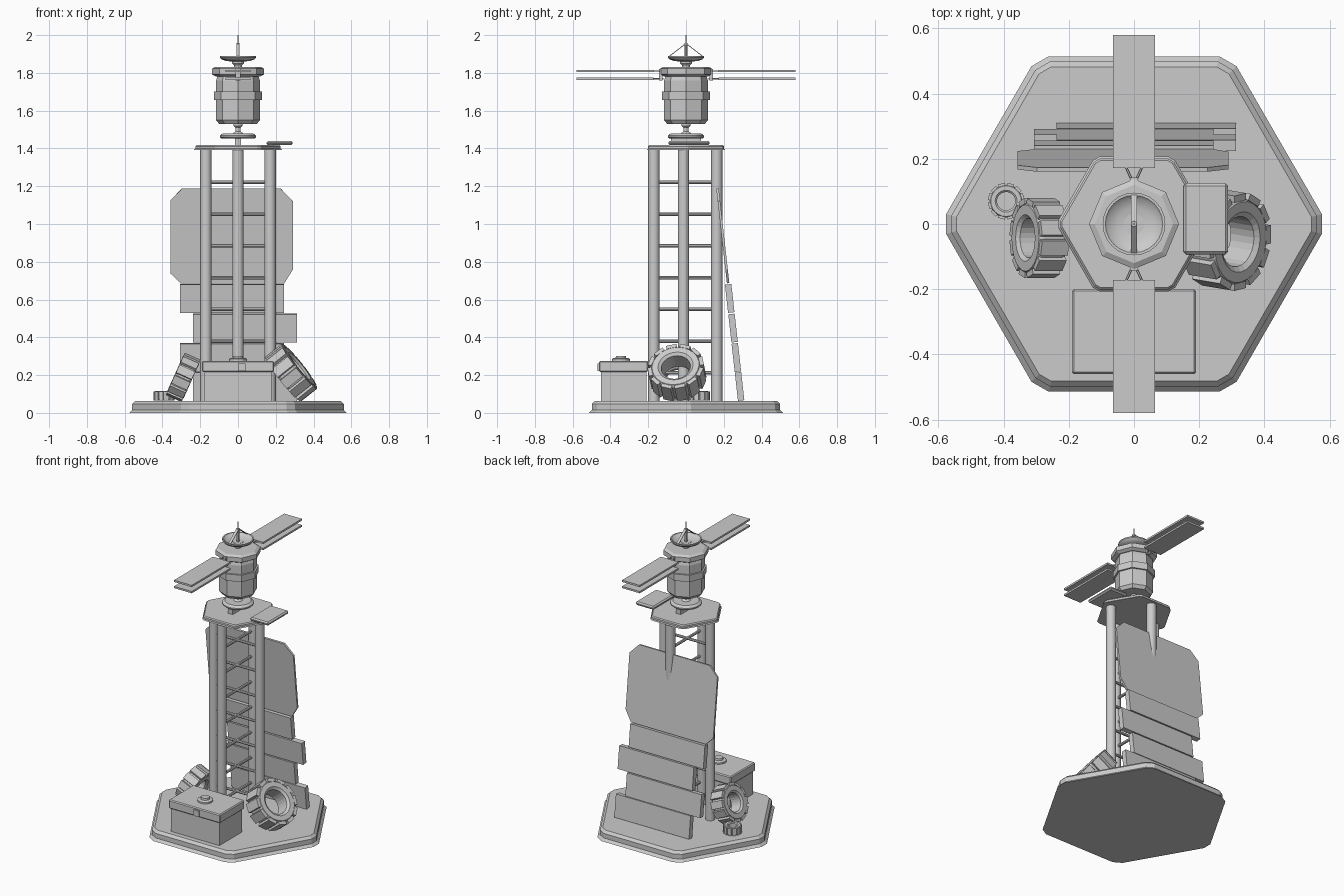
import bpy, bmesh, math
from mathutils import Vector, Matrix, Euler

if "Cube" in bpy.data.objects:
    bpy.data.objects.remove(bpy.data.objects["Cube"])


def finish(name, bm, smooth=False):
    bmesh.ops.recalc_face_normals(bm, faces=bm.faces)
    me = bpy.data.meshes.new(name)
    bm.to_mesh(me)
    bm.free()
    ob = bpy.data.objects.new(name, me)
    bpy.context.collection.objects.link(ob)
    if smooth:
        bpy.ops.object.select_all(action='DESELECT')
        ob.select_set(True)
        bpy.context.view_layer.objects.active = ob
        bpy.ops.object.shade_smooth_by_angle(angle=math.radians(35))
    return ob


def box(name, lo, hi, bevel=0.0):
    lo, hi = Vector(lo), Vector(hi)
    bm = bmesh.new()
    bmesh.ops.create_cube(bm, size=1, matrix=Matrix.Translation((lo + hi) / 2)
                          @ Matrix.Diagonal((*(hi - lo), 1)))
    if bevel:
        bmesh.ops.bevel(bm, geom=bm.edges[:], offset=bevel, segments=1, affect='EDGES')
    return finish(name, bm)


def lathe_bm(profile, n, closed=False):
    """Spin (r, z) points around z; caps the ends unless the profile is a loop."""
    bm = bmesh.new()
    rings = [[bm.verts.new((r * math.cos(2 * math.pi * i / n), r * math.sin(2 * math.pi * i / n), z))
              for i in range(n)] for r, z in profile]
    pairs = list(zip(rings, rings[1:])) + ([(rings[-1], rings[0])] if closed else [])
    for a, b in pairs:
        for i in range(n):
            j = (i + 1) % n
            bm.faces.new((a[i], a[j], b[j], b[i]))
    if not closed:
        bm.faces.new(rings[0])
        bm.faces.new(rings[-1])
    return bm


def lathe(name, profile, n=24, smooth=False, closed=False, loc=(0, 0, 0)):
    ob = finish(name, lathe_bm(profile, n, closed), smooth)
    ob.location = loc
    return ob


def rod(name, a, b, r, n=8):
    a, b = Vector(a), Vector(b)
    ob = lathe(name, [(r, 0), (r, (b - a).length)], n, True, loc=a)
    ob.rotation_euler = (b - a).to_track_quat('Z', 'Y').to_euler()
    return ob


def hex_plate(name, radius, z0, z1, corner, chamfer):
    bm = lathe_bm([(radius, z0), (radius, z1)], 6)
    up = [e for e in bm.edges if abs(e.verts[0].co.z - e.verts[1].co.z) > 1e-4]
    bmesh.ops.bevel(bm, geom=up, offset=corner, segments=1, affect='EDGES')
    rim = [e for e in bm.edges if abs(e.verts[0].co.z - e.verts[1].co.z) < 1e-4]
    bmesh.ops.bevel(bm, geom=rim, offset=chamfer, segments=1, affect='EDGES')
    return finish(name, bm)


def wheel(name, loc, R, hole, width, axis, lugs=12):
    """Hollow tyre with blocky lugs, axis pointing along the given vector."""
    w, r = width / 2, R * 0.9
    bm = lathe_bm([(hole, -w * .8), (hole * 1.2, -w), (r * .93, -w), (r, -w * .75), (r, w * .75),
                   (r * .93, w), (hole * 1.2, w), (hole, w * .8)], lugs * 2, True)
    for k in range(lugs):
        m = Matrix.Rotation(2 * math.pi * (k + .5) / lugs, 4, 'Z')
        bmesh.ops.create_cube(bm, size=1, matrix=m @ Matrix.Translation((R * .92, 0, 0))
                              @ Matrix.Diagonal((R * .14, R * .38, width * .96, 1)))
    ob = finish(name, bm)
    ob.location = loc
    ob.rotation_euler = Vector(axis).to_track_quat('Z', 'Y').to_euler()
    return ob


# Plates
hex_plate("base_plate", 0.575, 0, 0.063, 0.03, 0.016)
hex_plate("tower_top_plate", 0.232, 1.393, 1.417, 0.012, 0.006)

# Tower posts and crossed rungs
for i, (x, y) in enumerate([(-.17, -.013), (.17, -.013), (0, -.17), (0, .163)]):
    rod(f"tower_post_{i}", (x, y, .05), (x, y, 1.4), 0.03, 16)
for i in range(7):
    z = 1.22 - .168 * i
    rod(f"rung_x_{i}", (-.17, -.013, z), (.17, -.013, z), 0.009)
    rod(f"rung_y_{i}", (0, -.17, z), (0, .163, z), 0.009)

# Loose slab and bar on the top plate
box("top_slab", (.152, -.093, 1.417), (.288, .125, 1.44), 0.008)
box("stand_bar", (-.017, -.08, 1.415), (.017, .08, 1.458))

# Satellite stand and body
lathe("stand_disc", [(.088, 1.453), (.096, 1.46), (.096, 1.468), (.08, 1.48)], 24, True)
lathe("stand_neck", [(.03, 1.478), (.014, 1.49), (.014, 1.51), (.024, 1.52), (.024, 1.533)], 12)
lathe("satellite_body", [(.1, 1.53), (.116, 1.55), (.116, 1.76), (.108, 1.785)], 8)
lathe("satellite_band", [(.127, 1.657), (.127, 1.702)], 8)
lathe("satellite_collar", [(.12, 1.782), (.138, 1.792), (.138, 1.822), (.12, 1.832)], 8)

# Dish with feed mast and struts
lathe("dish_foot", [(.02, 1.83), (.022, 1.84), (.032, 1.85), (.032, 1.87)], 12)
lathe("dish", [(.001, 1.86), (.06, 1.862), (.088, 1.872), (.096, 1.882), (.096, 1.89), (.088, 1.89),
               (.078, 1.88), (.05, 1.87), (.001, 1.867)], 24, True, True)
rod("feed_mast", (0, 0, 1.865), (0, 0, 1.957), 0.009)
rod("antenna_tip", (0, 0, 1.95), (0, 0, 2.0), 0.003)
for s in (-1, 1):
    side = "front" if s < 0 else "back"
    d = Vector((0, -s * .088, .068))
    strut = box(f"dish_strut_{side}", (-.009, -d.length / 2, -.002), (.009, d.length / 2, .002))
    strut.location = (0, s * .044, 1.922)
    strut.rotation_euler = (math.atan2(d.z, d.y) if s < 0 else -math.atan2(.068, .088), 0, 0)
    # Double solar wings and their brackets
    y0, y1 = sorted((s * .172, s * .58))
    for level, z in (("lower", 1.769), ("upper", 1.81)):
        box(f"solar_wing_{level}_{side}", (-.065, y0, z - .006), (.065, y1, z + .006))
        for x in (-.027, .027):
            rod(f"wing_bracket_{level}_{side}", (0, s * .12, z), (x, s * .18, z), 0.004, 6)
    ya, yb = sorted((s * .125, s * .142))
    box(f"wing_mount_{side}", (-.012, ya, 1.76), (.012, yb, 1.82))

# Leaning panel and planks behind the tower
lean = math.atan(0.112)


def lean_at(ob, z):
    ob.location = (0, .292 - .112 * (z - .065), z)
    ob.rotation_euler = (lean, 0, 0)


for i, z in enumerate((.14, .293, .449, .606)):
    x0, x1 = ((-.238, .312), (-.307, .243))[i % 2]
    lean_at(box(f"plank_{i}", (x0, -.017, -.075), (x1, .017, .075)), z)
bm = bmesh.new()
outline = [(-.305, -.252), (.245, -.252), (.29, -.18), (.29, .185), (.225, .252),
           (-.297, .252), (-.357, .19), (-.357, -.2)]
f = bm.faces.new([bm.verts.new((x, -.006, z)) for x, z in outline])
ext = bmesh.ops.extrude_face_region(bm, geom=[f])
bmesh.ops.translate(bm, vec=(0, .013, 0), verts=[v for v in ext['geom'] if isinstance(v, bmesh.types.BMVert)])
lean_at(finish("large_leaning_panel", bm), .937)

# Crate with lid, latch and knob
box("crate_body", (-.178, -.45, .06), (.178, -.21, .23))
box("crate_lid", (-.19, -.46, .217), (.19, -.2, .275), 0.006)
box("crate_latch", (.0, -.468, .222), (.04, -.455, .262))
lathe("crate_knob", [(.048, .272), (.048, .285), (.04, .29), (.028, .29), (.026, .302)], 12, loc=(0, -.345, 0))

# Leaning wheels and a small flat gear
wheel("large_wheel", (.283, -.048, .213), .15, .078, .115, (.78, -.13, .62))
wheel("medium_wheel", (-.29, -.043, .188), .122, .06, .095, (-.91, 0, .41))
wheel("small_gear", (-.392, .07, .09), .056, .028, .05, (0, 0, 1))
